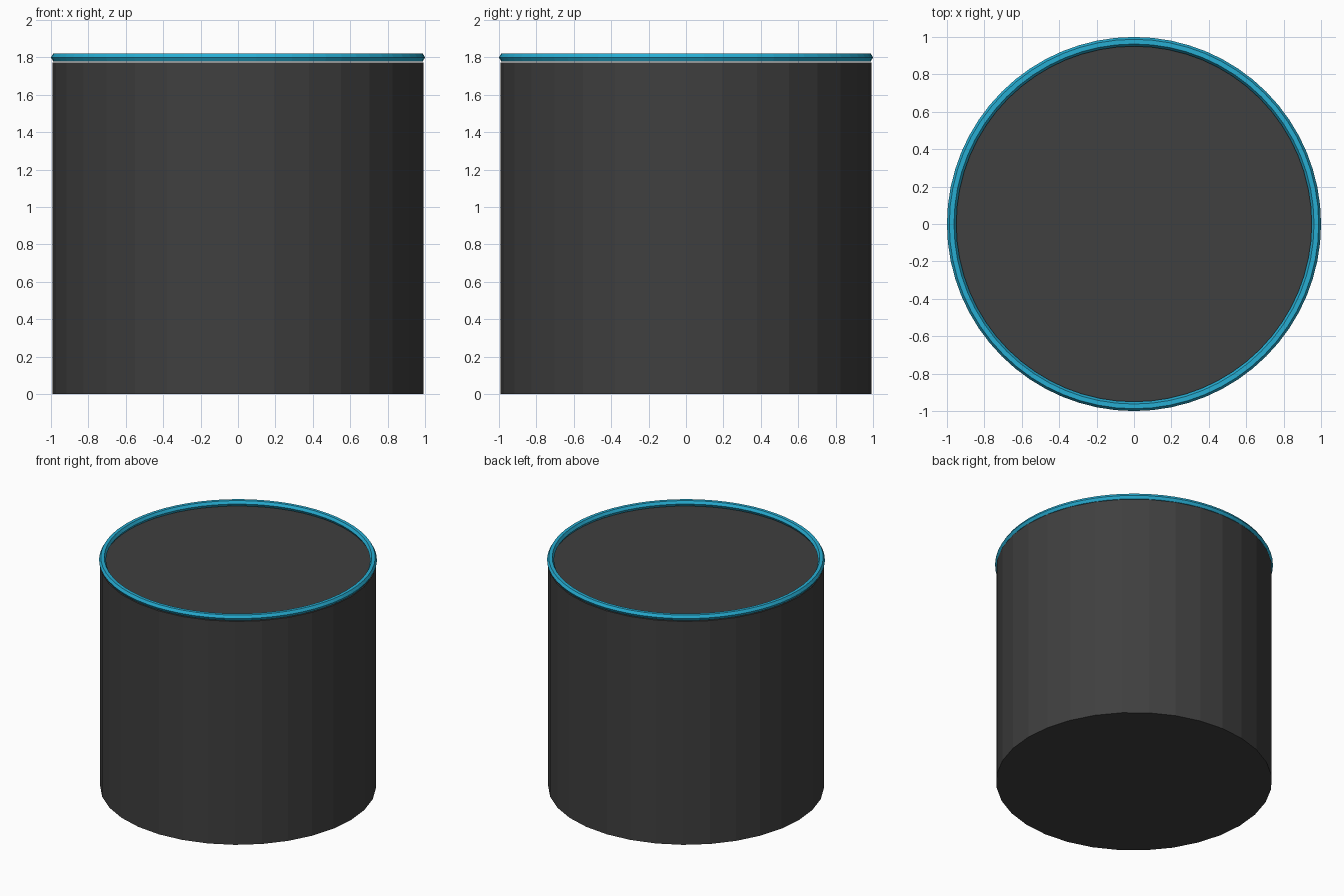
import bpy, bmesh, math

if "Cube" in bpy.data.objects:
    bpy.data.objects.remove(bpy.data.objects["Cube"])

def material(name, rgb):
    m = bpy.data.materials.new(name)
    m.diffuse_color = (*rgb, 1)
    m.use_nodes = True
    m.node_tree.nodes["Principled BSDF"].inputs["Base Color"].default_value = m.diffuse_color
    return m

def add_object(name, bm, mat):
    bmesh.ops.recalc_face_normals(bm, faces=bm.faces)
    mesh = bpy.data.meshes.new(name)
    bm.to_mesh(mesh)
    bm.free()
    mesh.materials.append(mat)
    ob = bpy.data.objects.new(name, mesh)
    bpy.context.collection.objects.link(ob)
    return ob

charcoal = material("charcoal", (0.05, 0.05, 0.05))
cyan = material("cyan", (0.02, 0.42, 0.65))

# Solid drum body, 32 flat sides
HEIGHT = 1.773
bm = bmesh.new()
bmesh.ops.create_cone(bm, cap_ends=True, segments=32, radius1=0.993, radius2=0.993, depth=HEIGHT)
bmesh.ops.translate(bm, verts=bm.verts, vec=(0, 0, HEIGHT / 2))
add_object("drum_body", bm, charcoal)

# Rim ring: hexagonal section swept round, just above the body
MAJOR, MINOR, SEGMENTS, SIDES = 0.975, 0.025, 64, 6
bm = bmesh.new()
rings = []
for i in range(SEGMENTS):
    a = 2 * math.pi * i / SEGMENTS
    ring = []
    for j in range(SIDES):
        b = 2 * math.pi * j / SIDES
        r = MAJOR + MINOR * math.cos(b)
        ring.append(bm.verts.new((r * math.cos(a), r * math.sin(a), 1.8 + MINOR * math.sin(b))))
    rings.append(ring)
for i in range(SEGMENTS):
    p, q = rings[i], rings[(i + 1) % SEGMENTS]
    for j in range(SIDES):
        k = (j + 1) % SIDES
        bm.faces.new((p[j], q[j], q[k], p[k]))
add_object("rim_ring", bm, cyan)
